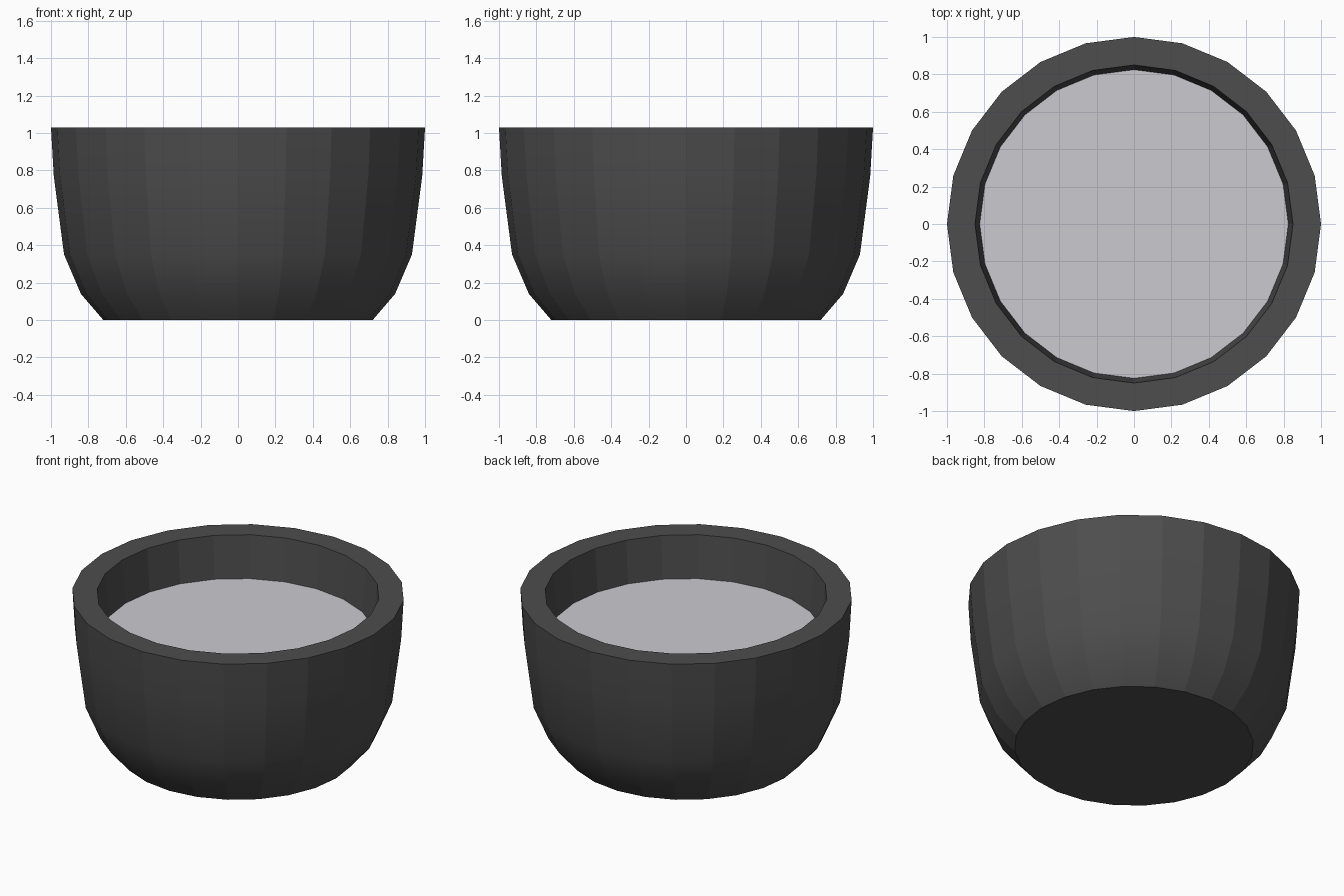
import bpy, bmesh, math

if "Cube" in bpy.data.objects:
    bpy.data.objects.remove(bpy.data.objects["Cube"])

SIDES = 24

def material(name, rgb):
    m = bpy.data.materials.new(name)
    m.diffuse_color = (*rgb, 1.0)
    m.use_nodes = True
    m.node_tree.nodes["Principled BSDF"].inputs["Base Color"].default_value = m.diffuse_color
    return m

dark = material("charcoal", (0.075, 0.075, 0.075))
pale = material("pale grey", (0.60, 0.59, 0.63))

def ring(bm, r, z):
    return [bm.verts.new((r * math.cos(2 * math.pi * i / SIDES),
                          r * math.sin(2 * math.pi * i / SIDES), z)) for i in range(SIDES)]

def finish(bm, name, mat):
    me = bpy.data.meshes.new(name)
    bm.normal_update()
    bm.to_mesh(me)
    bm.free()
    me.materials.append(mat)
    ob = bpy.data.objects.new(name, me)
    bpy.context.collection.objects.link(ob)
    return ob

# Bowl: faceted around, smooth from foot to rim, with a thick flat lip
profile = [(0.72, 0), (0.84, 0.14), (0.93, 0.35), (0.985, 0.77), (1.0, 1.03),
           (0.85, 1.03), (0.825, 0.75)]
bm = bmesh.new()
rings = [ring(bm, r, z) for r, z in profile]
bm.faces.new(rings[0][::-1])
for a, b in zip(rings, rings[1:]):
    for i in range(SIDES):
        j = (i + 1) % SIDES
        bm.faces.new((a[i], a[j], b[j], b[i])).smooth = True
for e in bm.edges:
    v, w = (p.co for p in e.verts)
    upright = abs(v.z - w.z) > 0.01
    e.smooth = not upright and 0.1 < v.z < 1.0
finish(bm, "bowl", dark)

# Contents: flat surface inside the bowl
bm = bmesh.new()
bm.faces.new(ring(bm, 0.825, 0.75))
finish(bm, "filling", pale)
